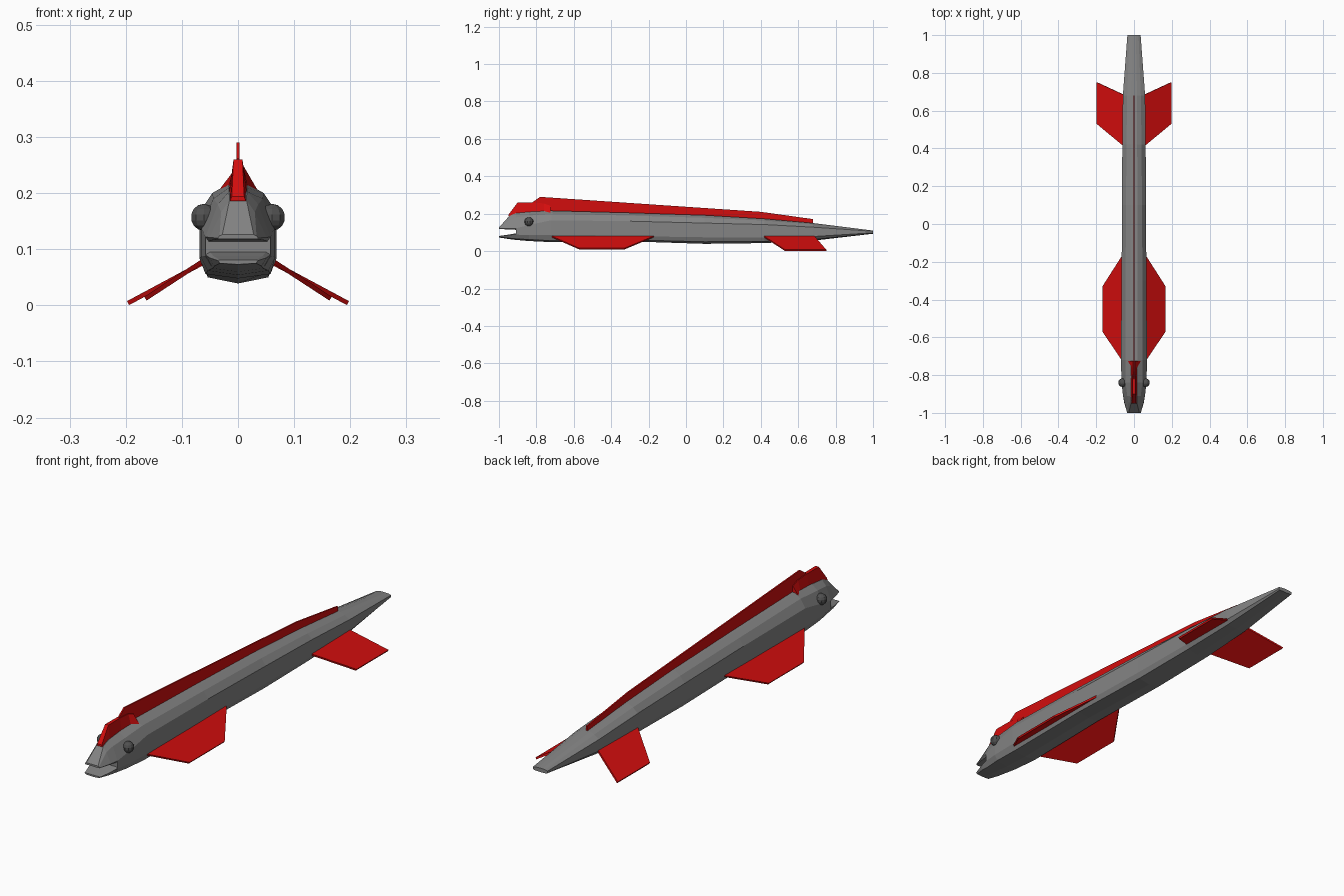
import bpy, bmesh
from mathutils import Vector


def material(name, rgb):
    m = bpy.data.materials.new(name)
    m.diffuse_color = (*rgb, 1)
    return m


GREY = material("grey skin", (0.23, 0.23, 0.23))
RED = material("red fin", (0.65, 0.004, 0.004))
DARK = material("dark eye", (0.08, 0.08, 0.08))


def finish(bm, name, mat):
    bmesh.ops.recalc_face_normals(bm, faces=bm.faces)
    mesh = bpy.data.meshes.new(name)
    bm.to_mesh(mesh)
    bm.free()
    mesh.materials.append(mat)
    ob = bpy.data.objects.new(name, mesh)
    bpy.context.collection.objects.link(ob)
    return ob


def loft(name, rings, mat):
    """Skin closed rings of equal point count and cap both ends."""
    bm = bmesh.new()
    rows = [[bm.verts.new(p) for p in r] for r in rings]
    n = len(rows[0])
    for a, b in zip(rows, rows[1:]):
        for i in range(n):
            j = (i + 1) % n
            bm.faces.new((a[i], a[j], b[j], b[i]))
    bm.faces.new(rows[0])
    bm.faces.new(rows[-1])
    return finish(bm, name, mat)


def ring(y, half):
    """Mirror a half outline (x, z), listed from top to bottom, into a ring."""
    left = [(-x, z) for x, z in reversed(half) if x > 0]
    return [Vector((x, y, z)) for x, z in half + left]


# Body: y, top x/z, shoulder x/z, side x, side upper/lower z, belly x/z, keel z
SECTIONS = [
    (-0.91, .016, .203, .036, .180, .058, .122, .088, .045, .066, .060),
    (-0.84, .016, .210, .044, .190, .066, .140, .086, .054, .062, .054),
    (-0.72, .018, .216, .046, .200, .069, .165, .085, .058, .056, .048),
    (-0.30, .018, .205, .045, .190, .066, .160, .080, .056, .060, .052),
    (0.10, .018, .192, .042, .178, .063, .150, .074, .054, .050, .039),
    (0.42, .017, .173, .040, .163, .062, .142, .072, .052, .052, .043),
    (0.68, .016, .150, .036, .143, .059, .128, .078, .046, .062, .056),
    (1.00, .010, .110, .024, .109, .035, .106, .098, .030, .094, .093),
]
loft("body", [ring(y, [(t, zt), (u, zu), (w, zm), (w, zl), (b, zb), (0, zk)])
              for y, t, zt, u, zu, w, zm, zl, b, zb, zk in SECTIONS], GREY)

# Open mouth: wedge snout above, shallow scoop below
loft("upper_jaw", [
    ring(-0.91, [(.016, .203), (.036, .180), (.058, .122), (.052, .114)]),
    ring(-0.945, [(.015, .188), (.030, .166), (.051, .121), (.047, .116)]),
    ring(-1.00, [(.028, .126), (.033, .124), (.036, .120), (.034, .118)])], GREY)
loft("lower_jaw", [
    ring(-0.91, [(.050, .095), (.058, .090), (.045, .066), (0, .060)]),
    ring(-0.95, [(.044, .088), (.051, .085), (.042, .070), (0, .065)]),
    ring(-1.00, [(.032, .081), (.036, .080), (.032, .075), (0, .073)])], GREY)

# Head crest, narrow on top and flared at the back
CREST = [  # y, bottom half width, bottom z, top half width, top z
    (-0.95, .014, .186, .011, .194),
    (-0.90, .016, .198, .008, .260),
    (-0.82, .016, .203, .007, .260),
    (-0.76, .018, .208, .006, .255),
    (-0.725, .038, .200, .006, .242),
]
loft("head_crest", [ring(y, [(t, zt), (b, zb)]) for y, b, zb, t, zt in CREST], RED)


def plate(name, outline, thick, mat):
    """Thicken a flat outline of 3D points evenly about its plane."""
    pts = [Vector(p) for p in outline]
    off = (pts[1] - pts[0]).cross(pts[2] - pts[0]).normalized() * thick / 2
    return loft(name, [[p - off for p in pts], [p + off for p in pts]], mat)


# Long dorsal fin
DORSAL = [(-0.83, .20), (-0.82, .262), (-0.78, .290), (0.40, .210),
          (0.68, .171), (0.68, .145), (0.40, .165)]
plate("dorsal_fin", [(0, y, z) for y, z in DORSAL], 0.006, RED)

# Paired fins slanting down and outward, and eyes
for side, s in (("left", -1), ("right", 1)):
    plate(side + "_front_fin",
          [(s * .050, -.74, .087), (s * .165, -.57, .012),
           (s * .165, -.33, .012), (s * .050, -.15, .087)], 0.008, RED)
    plate(side + "_rear_fin",
          [(s * .045, .405, .085), (s * .196, .53, .004),
           (s * .196, .75, .004), (s * .045, .68, .085)], 0.008, RED)
    bm = bmesh.new()
    bmesh.ops.create_uvsphere(bm, u_segments=10, v_segments=7, radius=0.024)
    bmesh.ops.translate(bm, verts=bm.verts, vec=(s * .061, -.84, .157))
    finish(bm, side + "_eye", DARK)
